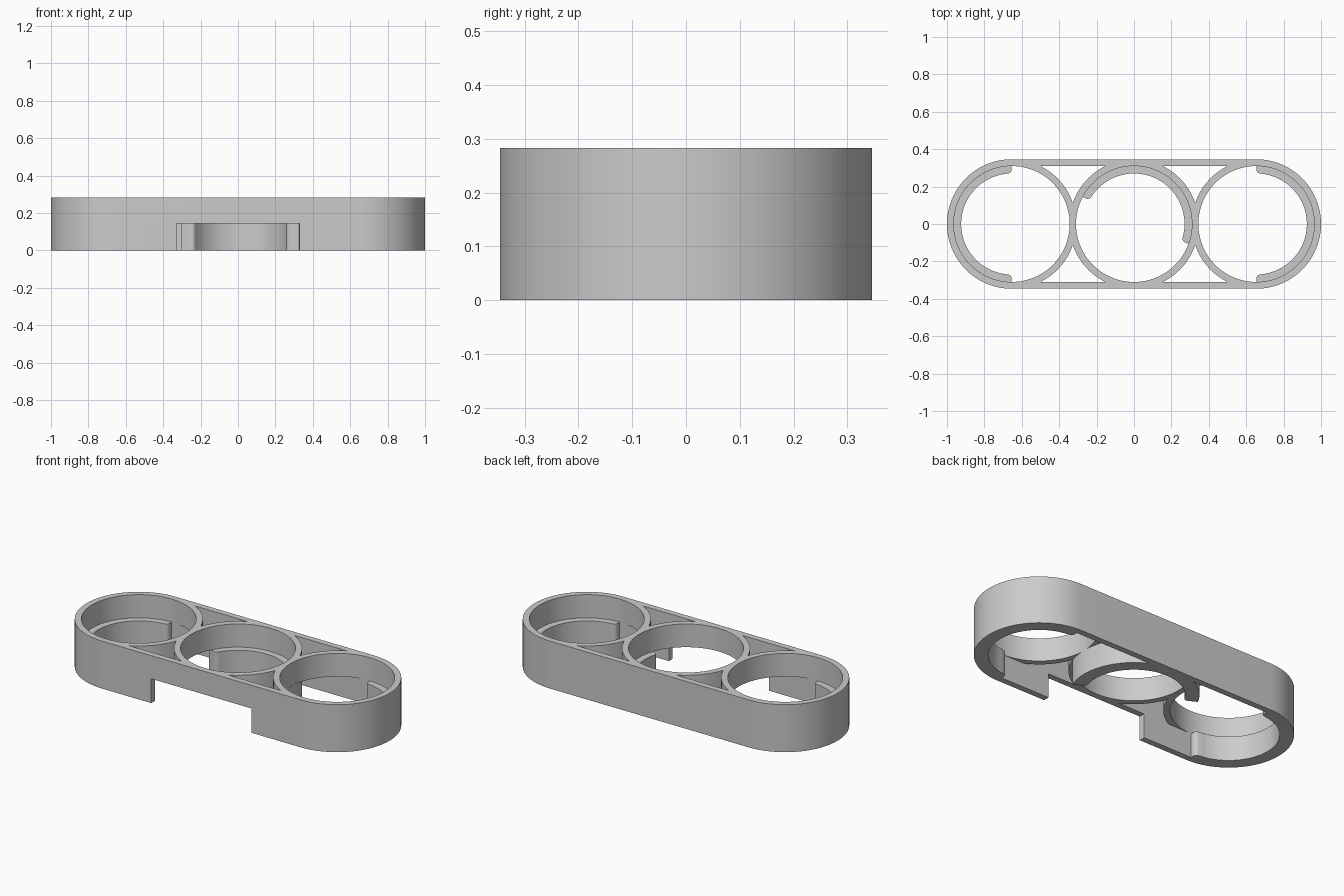
import bpy, bmesh
from math import cos, sin, acos, asin, radians, pi, degrees
from mathutils import Vector

cube = bpy.data.objects.get("Cube")
if cube:
    bpy.data.objects.remove(cube, do_unlink=True)

R = 0.346        # outer radius
D = 1 - R        # spacing of the rings
BORE = 0.31      # ring holes, and inner face of the straight walls
LIP = 0.27       # inner radius of the lower lips
MID, TOP = 0.145, 0.283
NOTCH = 0.33     # half width of the front opening

grey = bpy.data.materials.new("plain grey")
grey.use_nodes = True
colour = (0.6, 0.6, 0.6, 1)
grey.diffuse_color = colour
grey.node_tree.nodes["Principled BSDF"].inputs["Base Color"].default_value = colour


def arc(cx, r, a0, a1):
    """Points along an arc centred on (cx, 0), angles in degrees."""
    n = max(2, round(abs(a1 - a0) / 3))
    return [(cx + r * cos(radians(a0 + (a1 - a0) * i / n)),
             r * sin(radians(a0 + (a1 - a0) * i / n))) for i in range(n + 1)]


def fillet(before, corner, after, size=0.025):
    """Rounded corner between two neighbouring points."""
    c = Vector(corner)
    a = c + (Vector(before) - c).normalized() * size
    b = c + (Vector(after) - c).normalized() * size
    return [tuple(a * (1 - t) ** 2 + c * 2 * t * (1 - t) + b * t * t)
            for t in (i / 5 for i in range(6))]


def extrude_profile(name, loops, z0, z1):
    """Filled outline with holes, extruded from z0 to z1."""
    curve = bpy.data.curves.new(name, 'CURVE')
    curve.dimensions = '2D'
    curve.fill_mode = 'BOTH'
    curve.extrude = (z1 - z0) / 2
    for loop in loops:
        spline = curve.splines.new('POLY')
        spline.points.add(len(loop) - 1)
        for p, (x, y) in zip(spline.points, loop):
            p.co = (x, y, 0, 1)
        spline.use_cyclic_u = True
    helper = bpy.data.objects.new(name + "_outline", curve)
    bpy.context.collection.objects.link(helper)
    graph = bpy.context.evaluated_depsgraph_get()
    mesh = bpy.data.meshes.new_from_object(helper.evaluated_get(graph))
    bpy.data.objects.remove(helper, do_unlink=True)
    bm = bmesh.new()
    bm.from_mesh(mesh)
    bmesh.ops.remove_doubles(bm, verts=bm.verts, dist=0.0002)
    bmesh.ops.translate(bm, verts=bm.verts, vec=(0, 0, (z0 + z1) / 2))
    bmesh.ops.recalc_face_normals(bm, faces=bm.faces)
    bm.to_mesh(mesh)
    bm.free()
    mesh.materials.clear()
    mesh.materials.append(grey)
    obj = bpy.data.objects.new(name, mesh)
    bpy.context.collection.objects.link(obj)
    bpy.ops.object.select_all(action='DESELECT')
    obj.select_set(True)
    bpy.context.view_layer.objects.active = obj
    bpy.ops.object.shade_smooth_by_angle(angle=radians(30))
    return obj


# Upper deck: rounded bar with three round holes and four curved pockets
stadium = arc(D, R, -90, 90) + arc(-D, R, 90, 270)
holes = [arc(cx, BORE, 0, 360)[:-1] for cx in (-D, 0, D)]
low, high = degrees(acos(D / 2 / R)), degrees(asin(BORE / R))
pocket = arc(0, R, high, low) + arc(D, R, 180 - low, 180 - high)[1:]
pockets = [[(sx * x, sy * y) for x, y in pocket]
           for sx in (-1, 1) for sy in (-1, 1)]
extrude_profile("upper_rings", [stadium] + holes + pockets, MID, TOP)

# Lower skirt: open at the front, with lips under the outer half of the end
# rings and a longer lip under the middle ring
tip = fillet((D, BORE), (D, LIP), (D + 0.1, LIP))
inner_right = [(D, BORE)] + tip + [p for p in arc(D, LIP, 84, -84)]
inner_right += [(x, -y) for x, y in reversed(tip)] + [(D, -BORE)]
inner_left = [(-x, y) for x, y in reversed(inner_right)]

A0, A1 = -20, 152
first, last = arc(0, R, A0, A0 + 6), arc(0, R, A1, A1 - 6)
in_first, in_last = arc(0, LIP, A0, A0 + 6), arc(0, LIP, A1, A1 - 6)
middle = arc(0, R, high, A0)
middle += fillet(first[0], in_first[0], in_first[-1])
middle += arc(0, LIP, A0 + 6, A1 - 6)
middle += fillet(in_last[-1], in_last[0], last[0])
middle += arc(0, R, A1, 180 - high)

skirt = [(NOTCH, -R)] + arc(D, R, -90, 90) + arc(-D, R, 90, 270)
skirt += [(-NOTCH, -R), (-NOTCH, -BORE)]
skirt += [(x, y) for x, y in reversed(inner_left)][::-1][::-1][::-1]
skirt += middle[::-1]
skirt += inner_right + [(NOTCH, -BORE)]
extrude_profile("lower_skirt", [skirt], 0, MID)
